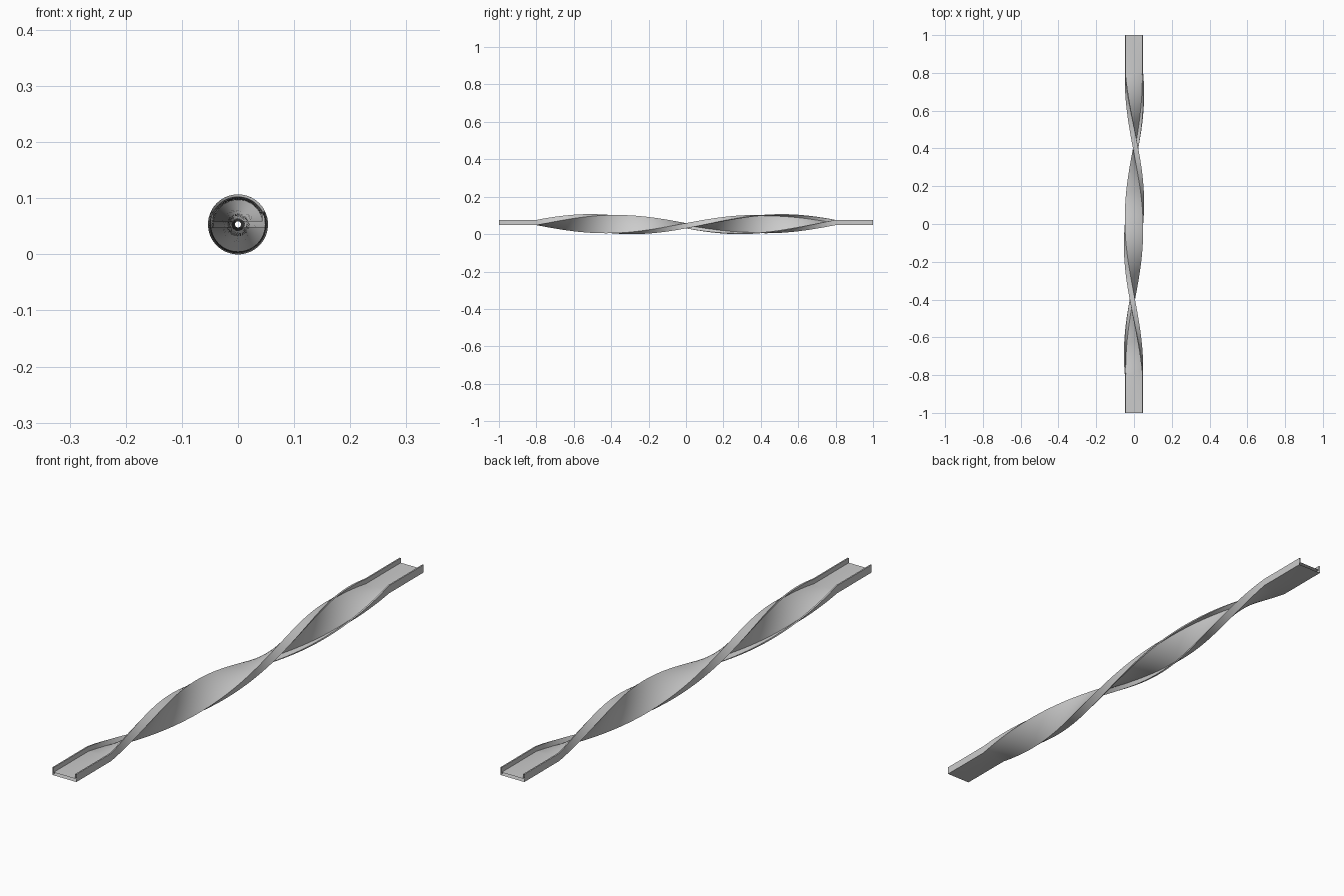
import bpy, bmesh, math

if "Cube" in bpy.data.objects:
    bpy.data.objects.remove(bpy.data.objects["Cube"])

AXIS_Z = 0.0533           # height of the twist axis
W, T, H, F = 0.0485, 0.0054, 0.0225, 0.0435   # half width, half base, flange top, inner half width
STEPS = 96                # rings in the twisted stretch

# U-shaped channel outline (base subdivided so the warped faces stay smooth)
N = 8
profile = [(-W + 2 * W * i / N, -T) for i in range(N + 1)]
profile += [(W, H), (F, H)]
profile += [(F - 2 * F * i / N, T) for i in range(N + 1)]
profile += [(-F, H), (-W, H)]

# Straight ends with one full turn between them
stations = [(-1, 0)]
stations += [(-0.8 + 1.6 * i / STEPS, 2 * math.pi * i / STEPS) for i in range(STEPS + 1)]
stations += [(1, 2 * math.pi)]

bm = bmesh.new()
rings = []
for y, a in stations:
    c, s = math.cos(a), math.sin(a)
    rings.append([bm.verts.new((u * c - v * s, y, AXIS_Z + u * s + v * c)) for u, v in profile])

# Skin the walls; the ends stay open
n = len(profile)
for r0, r1 in zip(rings, rings[1:]):
    for i in range(n):
        j = (i + 1) % n
        bm.faces.new((r0[i], r0[j], r1[j], r1[i]))
mesh = bpy.data.meshes.new("twisted_channel")
bm.to_mesh(mesh)
bm.free()
channel = bpy.data.objects.new("twisted_channel", mesh)
bpy.context.collection.objects.link(channel)

bpy.context.view_layer.objects.active = channel
channel.select_set(True)
bpy.ops.object.shade_smooth_by_angle(angle=math.radians(30))
